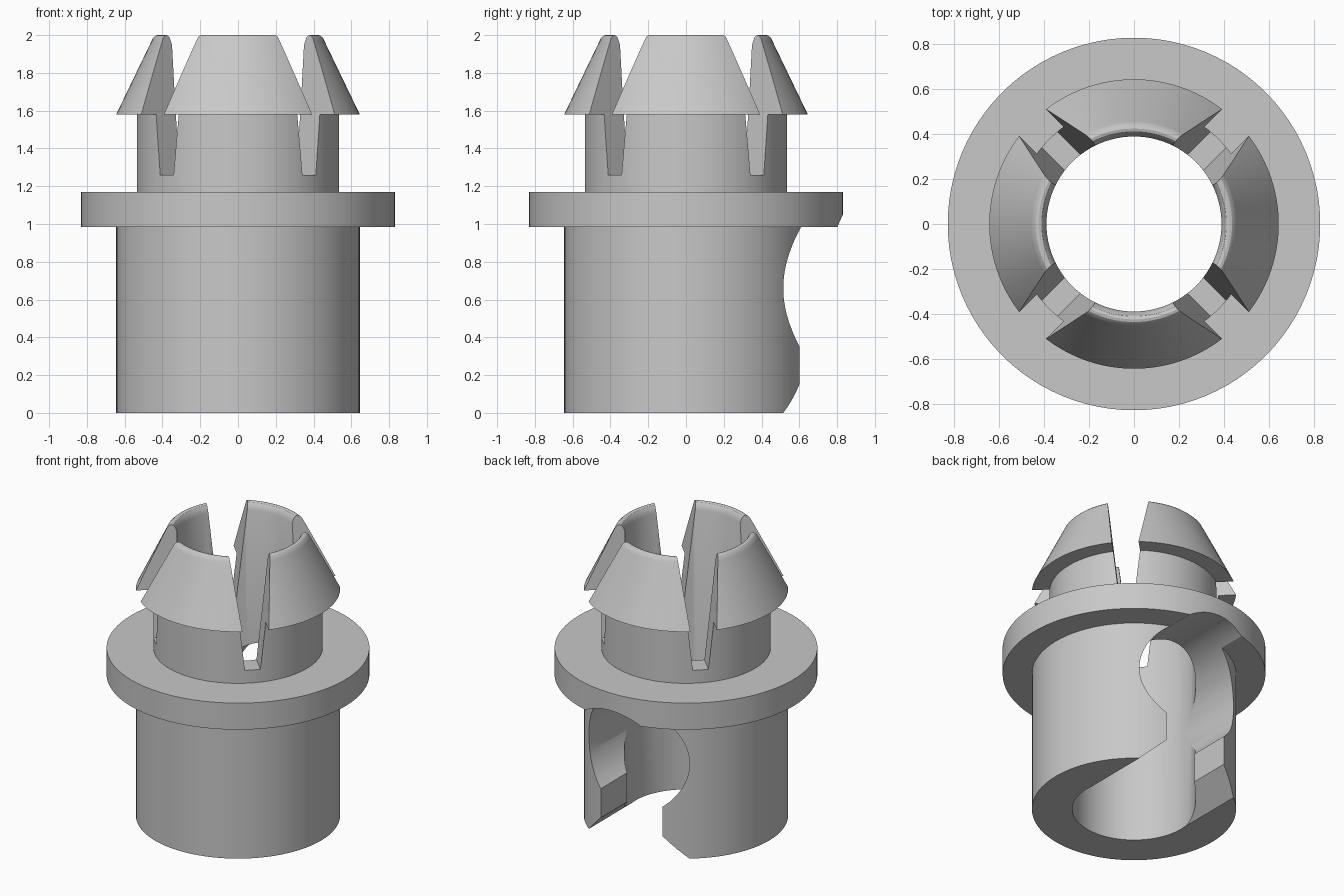
import bpy, bmesh
from math import pi, sin, cos, asin, radians
from mathutils import Matrix, Vector

cube = bpy.data.objects.get("Cube")
if cube:
    bpy.data.objects.remove(cube)

grey = bpy.data.materials.new("light grey plastic")
grey.use_nodes = True
colour = (0.58, 0.58, 0.58, 1)
grey.diffuse_color = colour
grey.node_tree.nodes["Principled BSDF"].inputs["Base Color"].default_value = colour


def finish(bm, name):
    bmesh.ops.recalc_face_normals(bm, faces=bm.faces)
    mesh = bpy.data.meshes.new(name)
    bm.to_mesh(mesh)
    bm.free()
    mesh.materials.append(grey)
    obj = bpy.data.objects.new(name, mesh)
    bpy.context.collection.objects.link(obj)
    return obj


def lathe(name, profile, steps=96):
    """Spin a closed (radius, z) profile around the z axis."""
    bm = bmesh.new()
    verts = [bm.verts.new((r, 0, z)) for r, z in profile]
    edges = [bm.edges.new((v, verts[i - 1])) for i, v in enumerate(verts)]
    bmesh.ops.spin(bm, geom=verts + edges, axis=(0, 0, 1), cent=(0, 0, 0),
                   angle=2 * pi, steps=steps, use_merge=True)
    bmesh.ops.remove_doubles(bm, verts=bm.verts, dist=1e-5)
    return finish(bm, name)


def prism(name, outline, near, far, turn=0):
    """Extrude an (x, z) outline along y, then turn it around z."""
    bm = bmesh.new()
    face = bm.faces.new([bm.verts.new((x, near, z)) for x, z in outline])
    out = bmesh.ops.extrude_face_region(bm, geom=[face])
    moved = [g for g in out["geom"] if isinstance(g, bmesh.types.BMVert)]
    bmesh.ops.translate(bm, verts=moved, vec=Vector((0, far - near, 0)))
    bm.transform(Matrix.Rotation(turn, 4, "Z"))
    obj = finish(bm, name)
    obj.hide_render = True
    return obj


# Sleeve, flange, neck and tapered snap head as one hollow turned part
bore = 0.39
bushing = lathe("snap_bushing", [
    (bore, 0), (0.645, 0), (0.645, 0.985),
    (0.83, 0.985), (0.83, 1.17), (0.535, 1.17),
    (0.535, 1.58), (0.645, 1.58),
    (0.457, 1.97), (0.45, 1.985), (0.437, 1.997), (0.425, 2),
    (0.412, 1.996), (0.403, 1.985), (bore, 1.95)])

# Four tapered slots divide the head into spring fingers
floor, top = 1.26, 2.1
low, high = 0.05, 0.141
slot = [(-low, floor), (low, floor), (high, top), (-high, top)]
cutters = [prism("slot_cutter", slot, 0.2, 1.0, pi / 4 + i * pi / 2)
           for i in range(4)]

# Keyhole in the back: round window, narrow channel, flared mouth
radius, centre, half = 0.388, 0.66, 0.237
start = -pi / 2 + asin(half / radius)
sweep = pi - 2 * start
arc = [(radius * cos(start + sweep * i / 64),
        centre + radius * sin(start + sweep * i / 64)) for i in range(65)]
mouth = [(-half, 0.15), (-radius, 0), (-radius, -0.1),
         (radius, -0.1), (radius, 0), (half, 0.15)]
cutters.append(prism("keyhole_cutter", arc + mouth, 0.03, 1.0))

# Cut the openings
bpy.ops.object.select_all(action="DESELECT")
bushing.select_set(True)
bpy.context.view_layer.objects.active = bushing
for cutter in cutters:
    mod = bushing.modifiers.new("cut", "BOOLEAN")
    mod.operation = "DIFFERENCE"
    mod.solver = "EXACT"
    mod.object = cutter
    bpy.ops.object.modifier_apply(modifier=mod.name)
for cutter in cutters:
    bpy.data.objects.remove(cutter)

bpy.ops.object.shade_smooth_by_angle(angle=radians(25))
